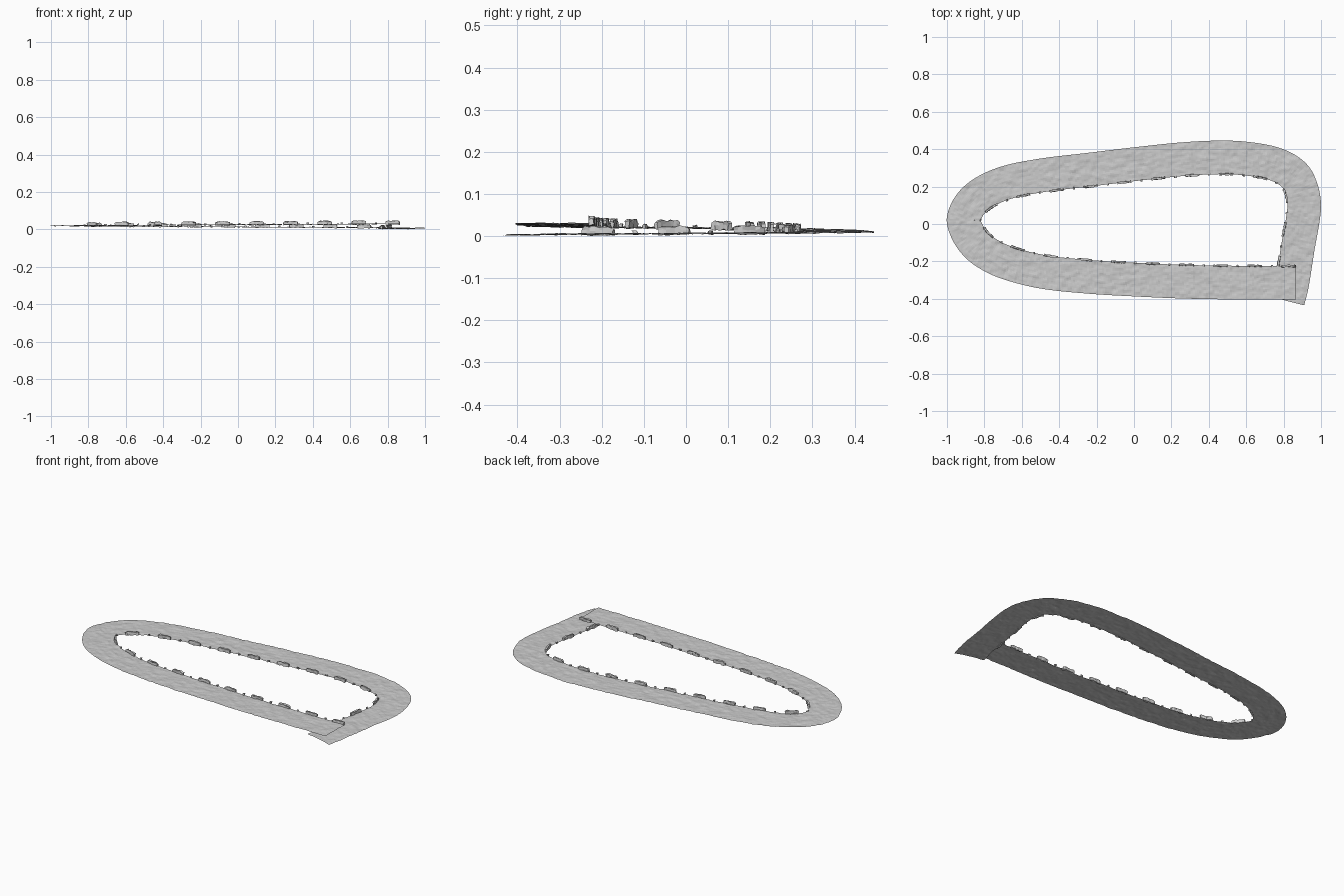
import bpy, bmesh, random
from mathutils import Vector, noise

if "Cube" in bpy.data.objects:
    bpy.data.objects.remove(bpy.data.objects["Cube"])

random.seed(4)
WIDTH, Z0, Z1 = 0.18, 0.008, 0.034

# Outer edge of the rising loop, from the low end round to the high end
OUTER = [(0.91, -0.435), (0.935, -0.33), (0.965, -0.14), (0.99, 0.0), (1.0, 0.1), (0.985, 0.2),
         (0.94, 0.3), (0.86, 0.37), (0.75, 0.415), (0.6, 0.44), (0.45, 0.446), (0.25, 0.436),
         (0, 0.41), (-0.25, 0.38), (-0.5, 0.35), (-0.7, 0.31), (-0.85, 0.245), (-0.95, 0.155),
         (-1.0, 0.04), (-0.982, -0.06), (-0.92, -0.16), (-0.83, -0.235), (-0.7, -0.295),
         (-0.5, -0.345), (-0.25, -0.372), (0, -0.387), (0.25, -0.398), (0.5, -0.403), (0.865, -0.405)]


def spline(pts, n):
    p = [Vector(q) for q in pts]
    p = [2 * p[0] - p[1]] + p + [2 * p[-1] - p[-2]]
    out = []
    for i in range(1, len(p) - 2):
        a, b, c, d = p[i - 1:i + 3]
        for k in range(n):
            t = k / n
            out.append(0.5 * (2 * b + (c - a) * t + (2 * a - 5 * b + 4 * c - d) * t * t
                              + (3 * b - a - 3 * c + d) * t ** 3))
    return out + [p[-2]]


def resample(pts, n):
    acc = [0.0]
    for a, b in zip(pts, pts[1:]):
        acc.append(acc[-1] + (b - a).length)
    out, j = [], 0
    for i in range(n):
        s = acc[-1] * i / (n - 1)
        while j < len(pts) - 2 and acc[j + 1] < s:
            j += 1
        out.append(pts[j].lerp(pts[j + 1], (s - acc[j]) / (acc[j + 1] - acc[j])))
    return out


def finish(name, bm):
    me = bpy.data.meshes.new(name)
    bmesh.ops.recalc_face_normals(bm, faces=bm.faces)
    bm.to_mesh(me)
    bm.free()
    ob = bpy.data.objects.new(name, me)
    bpy.context.collection.objects.link(ob)
    return ob


def rough(x, y, z):
    p = Vector((x, y, z))
    return max(-0.0045, min(0.0045, 0.003 * noise.noise(p * 22) + 0.0025 * noise.noise(p * 50)))


# Rough stone path
N, M = 420, 22
outer = resample(spline(OUTER, 16), N)
inner = []
for i, p in enumerate(outer):
    t = (outer[min(i + 3, N - 1)] - outer[max(i - 3, 0)]).normalized()
    inner.append(p + Vector((-t.y, t.x)) * WIDTH)
bm = bmesh.new()
rows = []
for i in range(N):
    base = Z0 + (Z1 - Z0) * i / (N - 1)
    row = []
    for j in range(M + 1):
        q = outer[i].lerp(inner[i], j / M)
        row.append(bm.verts.new((q.x, q.y, base + rough(q.x, q.y, base * 20))))
    rows.append(row)
for i in range(N - 1):
    for j in range(M):
        bm.faces.new((rows[i][j], rows[i + 1][j], rows[i + 1][j + 1], rows[i][j + 1]))
finish("stone_path", bm)

# Inner edge as a 3D rail with fine steps
rail = [Vector((p.x, p.y, Z0 + (Z1 - Z0) * i / (N - 1))) for i, p in enumerate(inner)]
K = 1600
rail = resample(rail, K)
step = sum((b - a).length for a, b in zip(rail, rail[1:])) / (K - 1)


def wall(bm, s0, s1, low, high, thick, cuts):
    """Jagged upright block that follows the rail between two lengths."""
    rings = []
    for c in range(cuts + 1):
        i = max(1, min(K - 2, round((s0 + (s1 - s0) * c / cuts) / step)))
        t = (rail[i + 1] - rail[i - 1]).normalized()
        n = Vector((-t.y, t.x, 0))
        end = 0.75 if c in (0, cuts) else 1
        ring = []
        for off, h in ((-1, low), (-1, high * 0.5), (-1, high * end), (1, high * end), (1, high * 0.5), (1, low)):
            j = Vector([random.uniform(-0.0025, 0.0025) for _ in range(3)])
            ring.append(bm.verts.new(rail[i] + n * off * thick / 2 + Vector((0, 0, h)) + j))
        rings.append(ring)
    for a, b in zip(rings, rings[1:]):
        for k in range(6):
            bm.faces.new((a[k], a[(k + 1) % 6], b[(k + 1) % 6], b[k]))
    bm.faces.new(rings[0])
    bm.faces.new(rings[-1][::-1])


# Battlement blocks and the small stones between them
blocks, stones = bmesh.new(), bmesh.new()
s = step * (K - 1)
while s > 0.12:
    wall(blocks, s - 0.075, s, -0.003, 0.017, 0.010, 7)
    if s > 0.25:
        wall(stones, s - 0.135, s - 0.125, -0.002, 0.009, 0.008, 1)
    s -= 0.182
finish("battlement_blocks", blocks)
finish("edge_stones", stones)

# Rest the whole model on the ground
low = min(v.co.z for o in bpy.data.objects for v in o.data.vertices)
for o in bpy.data.objects:
    for v in o.data.vertices:
        v.co.z -= low
